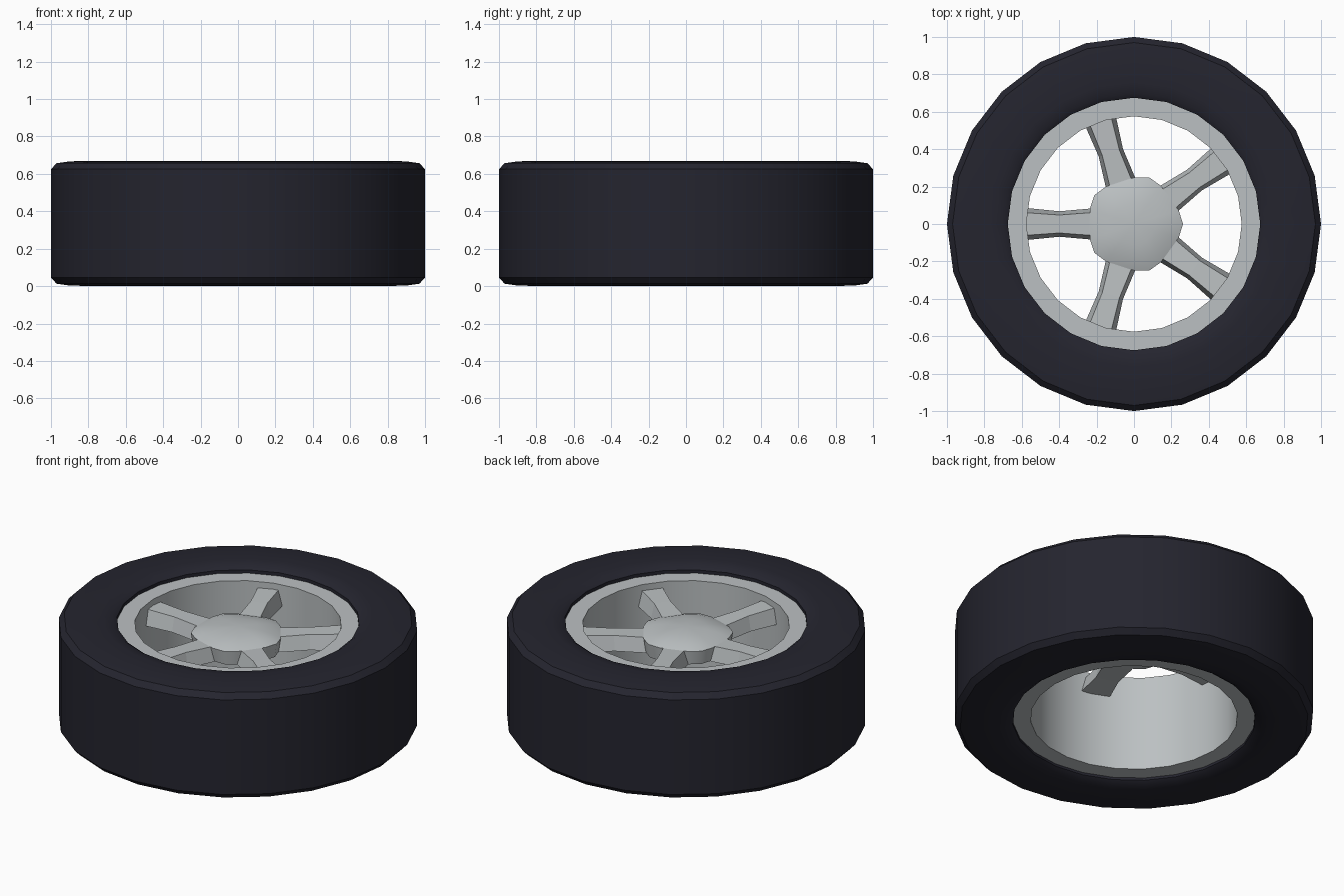
import bpy, bmesh, math
from mathutils import Matrix

if "Cube" in bpy.data.objects:
    bpy.data.objects.remove(bpy.data.objects["Cube"])

SIDES = 24


def material(name, rgb):
    m = bpy.data.materials.new(name)
    m.diffuse_color = (*rgb, 1)
    m.use_nodes = True
    m.node_tree.nodes["Principled BSDF"].inputs["Base Color"].default_value = m.diffuse_color
    return m


RUBBER = material("dark rubber", (0.018, 0.018, 0.028))
METAL = material("light grey metal", (0.50, 0.53, 0.54))


def finish(name, bm, mat, angle=None):
    bmesh.ops.recalc_face_normals(bm, faces=bm.faces)
    me = bpy.data.meshes.new(name)
    bm.to_mesh(me)
    bm.free()
    me.materials.append(mat)
    ob = bpy.data.objects.new(name, me)
    bpy.context.collection.objects.link(ob)
    if angle:
        bpy.ops.object.select_all(action='DESELECT')
        ob.select_set(True)
        bpy.context.view_layer.objects.active = ob
        bpy.ops.object.shade_smooth_by_angle(angle=math.radians(angle))
    return ob


def bridge(bm, rings, closed=False):
    """Join consecutive rings of points with quads."""
    vs = [[bm.verts.new(p) for p in r] for r in rings]
    n = len(vs[0])
    pairs = list(zip(vs, vs[1:])) + ([(vs[-1], vs[0])] if closed else [])
    for a, b in pairs:
        for i in range(n):
            j = (i + 1) % n
            bm.faces.new((a[i], a[j], b[j], b[i]))
    return vs


def lathe(name, profile, mat, angle):
    """Revolve a closed (radius, z) profile around z."""
    bm = bmesh.new()
    step = math.tau / SIDES
    bridge(bm, [[(r * math.cos(i * step), r * math.sin(i * step), z)
                 for i in range(SIDES)] for r, z in profile], closed=True)
    return finish(name, bm, mat, angle)


# Tyre: upper half profile mirrored about mid height
H = 0.67
upper = [(1.0, 0.625), (0.97, 0.657), (0.9, 0.667), (0.76, H), (0.70, 0.662), (0.675, 0.645)]
lower = [(r, H - z) for r, z in reversed(upper)]
lathe("tyre", lower + upper, RUBBER, 30)

# Rim barrel
lathe("rim", [(0.576, 0.04), (0.685, 0.04), (0.685, 0.625), (0.576, 0.625)], METAL, 30)

# Hub: fifteen-sided cap, flat towards each spoke, gently domed on top
outline = []
for k in range(5):
    for off, r in ((-19, 0.25), (19, 0.25), (36, 0.262)):
        a = math.radians(36 + 72 * k + off)
        outline.append((r * math.cos(a), r * math.sin(a)))
bm = bmesh.new()
rings = bridge(bm, [[(x * s, y * s, z) for x, y in outline]
                    for s, z in ((0.95, 0.49), (1, 0.575), (0.8, 0.594), (0.45, 0.61))])
bm.faces.new(rings[0])
tip = bm.verts.new((0, 0, 0.616))
top = rings[-1]
for i in range(15):
    bm.faces.new((top[i], top[(i + 1) % 15], tip))
finish("hub", bm, METAL, 40)

# Spokes: tapered bars, waisted in the middle
SECTIONS = [  # radius, top half width, bottom half width, bottom z, top z
    (0.20, 0.06, 0.082, 0.49, 0.575),
    (0.24, 0.06, 0.082, 0.49, 0.575),
    (0.40, 0.048, 0.068, 0.495, 0.582),
    (0.60, 0.062, 0.088, 0.495, 0.588),
]
for k in range(5):
    bm = bmesh.new()
    rings = bridge(bm, [[(r, -b, z0), (r, b, z0), (r, t, z1), (r, -t, z1)]
                        for r, t, b, z0, z1 in SECTIONS])
    bm.faces.new(rings[0])
    bm.faces.new(rings[-1])
    bm.transform(Matrix.Rotation(math.radians(36 + 72 * k), 4, 'Z'))
    finish(f"spoke_{k + 1}", bm, METAL)
